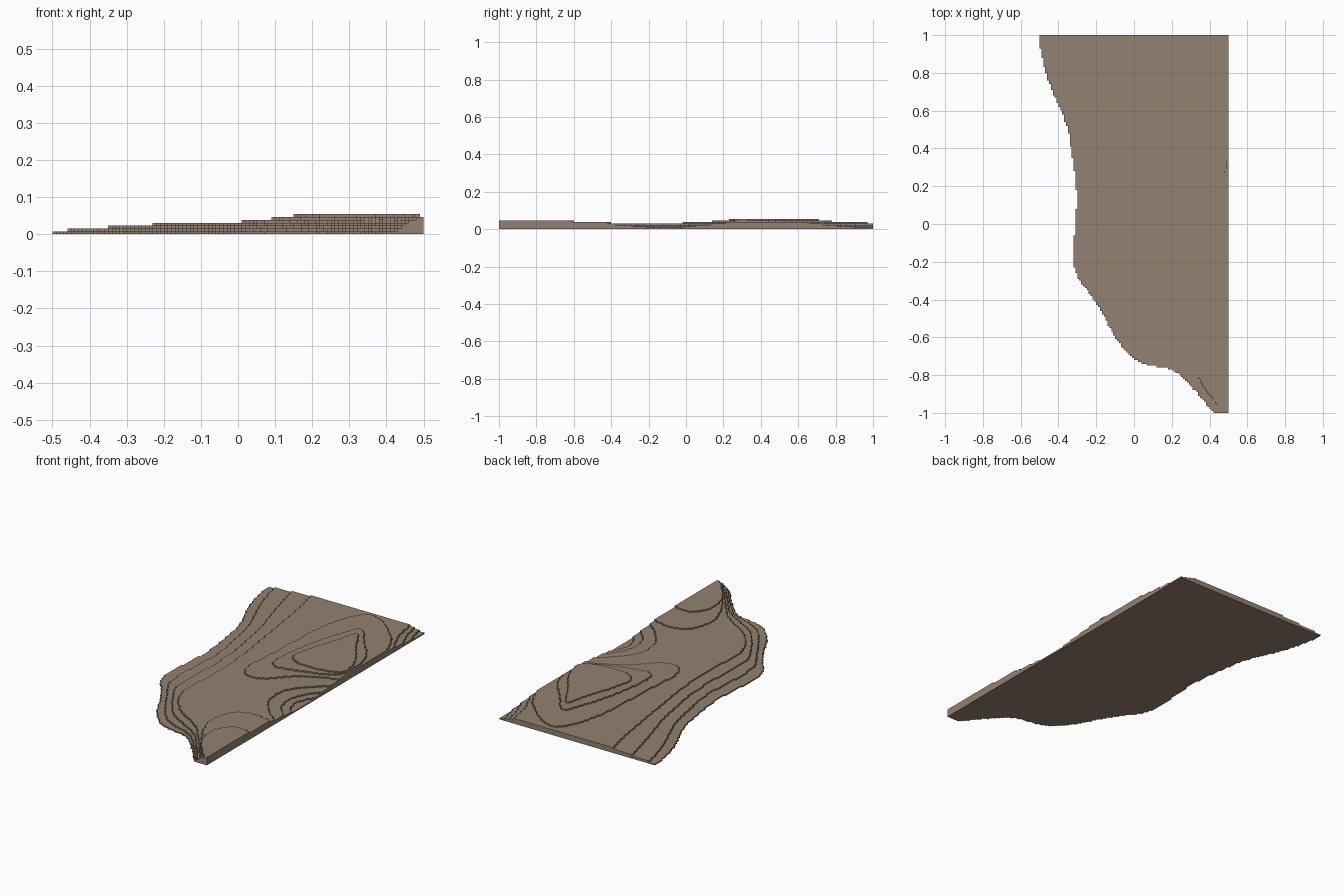
import bpy
import bmesh
from mathutils import Vector

cube = bpy.data.objects.get("Cube")
if cube:
    bpy.data.objects.remove(cube, do_unlink=True)

STEP = 0.0077      # thickness of one terrace
CELL = 0.01        # plan size of the stair-stepped edges
EDGE = 0.5         # straight side of the terrain

earth = bpy.data.materials.new("earth_brown")
earth.use_nodes = True
earth_colour = (0.29, 0.225, 0.165, 1)
earth.diffuse_color = earth_colour
earth.node_tree.nodes["Principled BSDF"].inputs["Base Color"].default_value = earth_colour


def smooth_path(points, closed=False, samples=24):
    """Smooth curve through the control points."""
    pts = [Vector(p) for p in points]
    count = len(pts)
    result = []
    for i in range(count if closed else count - 1):
        if closed:
            a, b, c, d = (pts[(i + k) % count] for k in (-1, 0, 1, 2))
        else:
            a, b, c, d = (pts[min(max(i + k, 0), count - 1)] for k in (-1, 0, 1, 2))
        for s in range(samples):
            t = s / samples
            result.append(b + (c - a) * t / 2
                          + (a * 2 - b * 5 + c * 4 - d) * t * t / 2
                          + (b * 3 - a - c * 3 + d) * t ** 3 / 2)
    if not closed:
        result.append(pts[-1])
    return result


def stair_outline(path):
    """Snap a closed outline to the grid so that its edges run in small steps."""
    limit_x, limit_y = round(EDGE / CELL), round(1 / CELL)
    cells = []
    for p in path:
        x = max(-limit_x, min(limit_x, round(p.x / CELL)))
        y = max(-limit_y, min(limit_y, round(p.y / CELL)))
        if cells and x != cells[-1][0] and y != cells[-1][1]:
            cells.append((x, cells[-1][1]))
        if not cells or (x, y) != cells[-1]:
            cells.append((x, y))
    # Drop spikes and points in the middle of straight runs
    changed = True
    while changed:
        changed = False
        for i in range(len(cells)):
            before, here, after = cells[i - 1], cells[i], cells[(i + 1) % len(cells)]
            if here == before or before[0] == here[0] == after[0] or before[1] == here[1] == after[1]:
                del cells[i]
                changed = True
                break
    return [(x * CELL, y * CELL) for x, y in cells]


def add_terrace(name, path, level):
    """Extrude an outline into one flat terrace."""
    bm = bmesh.new()
    base = level * STEP
    face = bm.faces.new([bm.verts.new((x, y, base)) for x, y in stair_outline(path)])
    raised = bmesh.ops.extrude_face_region(bm, geom=[face], use_keep_orig=True)
    top = [v for v in raised["geom"] if isinstance(v, bmesh.types.BMVert)]
    bmesh.ops.translate(bm, verts=top, vec=(0, 0, STEP))
    bmesh.ops.recalc_face_normals(bm, faces=bm.faces)
    mesh = bpy.data.meshes.new(name)
    bm.to_mesh(mesh)
    bm.free()
    mesh.materials.append(earth)
    obj = bpy.data.objects.new(name, mesh)
    bpy.context.collection.objects.link(obj)


# Left slope: foot and crest lines, from the back to the front
foot = [(-.505, 1), (-.48, .85), (-.44, .72), (-.36, .53), (-.33, .38), (-.305, .18),
        (-.31, -.02), (-.325, -.14), (-.31, -.25), (-.28, -.31), (-.2, -.42), (-.1, -.6),
        (-.03, -.69), (.05, -.74), (.2, -.775), (.3, -.86), (.42, -1)]
crest = [(-.23, 1), (-.2, .87), (-.18, .75), (-.15, .55), (-.13, .4), (-.1, .18),
         (-.09, -.02), (-.09, -.14), (-.1, -.27), (-.1, -.36), (-.05, -.48), (.03, -.57),
         (.09, -.61), (.16, -.65), (.24, -.72), (.33, -.83), (.455, -1)]

# Hollow in the straight side and dip at the back corner, for each terrace
hollows = [[],
           [(EDGE, -.22), (.465, -.18), (.455, -.09), (EDGE, 0)],
           [(EDGE, -.29), (.43, -.22), (.41, -.1), (.45, 0), (EDGE, .06)],
           [(EDGE, -.38), (.42, -.31), (.34, -.2), (.33, -.06), (.4, .05), (EDGE, .14)]]
dips = [[(EDGE, 1)],
        [(EDGE, .88), (.48, .94), (.465, 1)],
        [(EDGE, .8), (.46, .9), (.435, 1)],
        [(EDGE, .72), (.44, .85), (.41, 1)]]

# Lower terraces, fading from the foot line to the crest line
names = ["base_terrace", "second_terrace", "third_terrace", "plateau_terrace"]
for level, name in enumerate(names):
    fade_back, fade_front = [(0, 0), (.15, .33), (.55, .66), (1, 1)][level]
    slope = []
    for i, (low, high) in enumerate(zip(foot, crest)):
        fade = fade_back + (fade_front - fade_back) * min(1, i / 5)
        slope.append(Vector(low).lerp(Vector(high), fade))
    path = smooth_path(slope) + [Vector((EDGE, -1))]
    if hollows[level]:
        path += smooth_path(hollows[level])
    path += smooth_path(dips[level])
    # Close along the back edge
    add_terrace(name, path, level)

# Hill at the back
back_lower = [(EDGE, .64), (.46, .75), (.37, .86), (.22, .965), (.12, .92), (.05, .68),
              (.03, .33), (.015, .08), (.06, -.01), (.15, -.01), (.29, .12), (.42, .19), (EDGE, .21)]
back_middle = [(.25, .78), (.2, .7), (.13, .47), (.095, .22), (.13, .15), (.2, .15),
               (.3, .18), (.42, .22), (.49, .3), (.47, .5), (.35, .66)]
back_summit = [(.27, .71), (.23, .58), (.17, .4), (.155, .29), (.22, .235), (.36, .235),
               (.48, .28), (.46, .42), (.36, .57)]
add_terrace("back_hill_lower", smooth_path(back_lower), 4)
add_terrace("back_hill_middle", smooth_path(back_middle, True), 5)
add_terrace("back_hill_summit", smooth_path(back_summit, True), 6)

# Hill at the front corner
front_lower = [(EDGE, -.42), (.38, -.4), (.28, -.45), (.24, -.6), (.29, -.74), (.36, -.85), (.465, -1)]
front_upper = [(EDGE, -.61), (.4, -.6), (.33, -.7), (.35, -.83), (.41, -.92), (.48, -1)]
for name, line, level in (("front_hill_lower", front_lower, 4), ("front_hill_upper", front_upper, 5)):
    add_terrace(name, smooth_path(line) + [Vector((EDGE, -1))], level)
